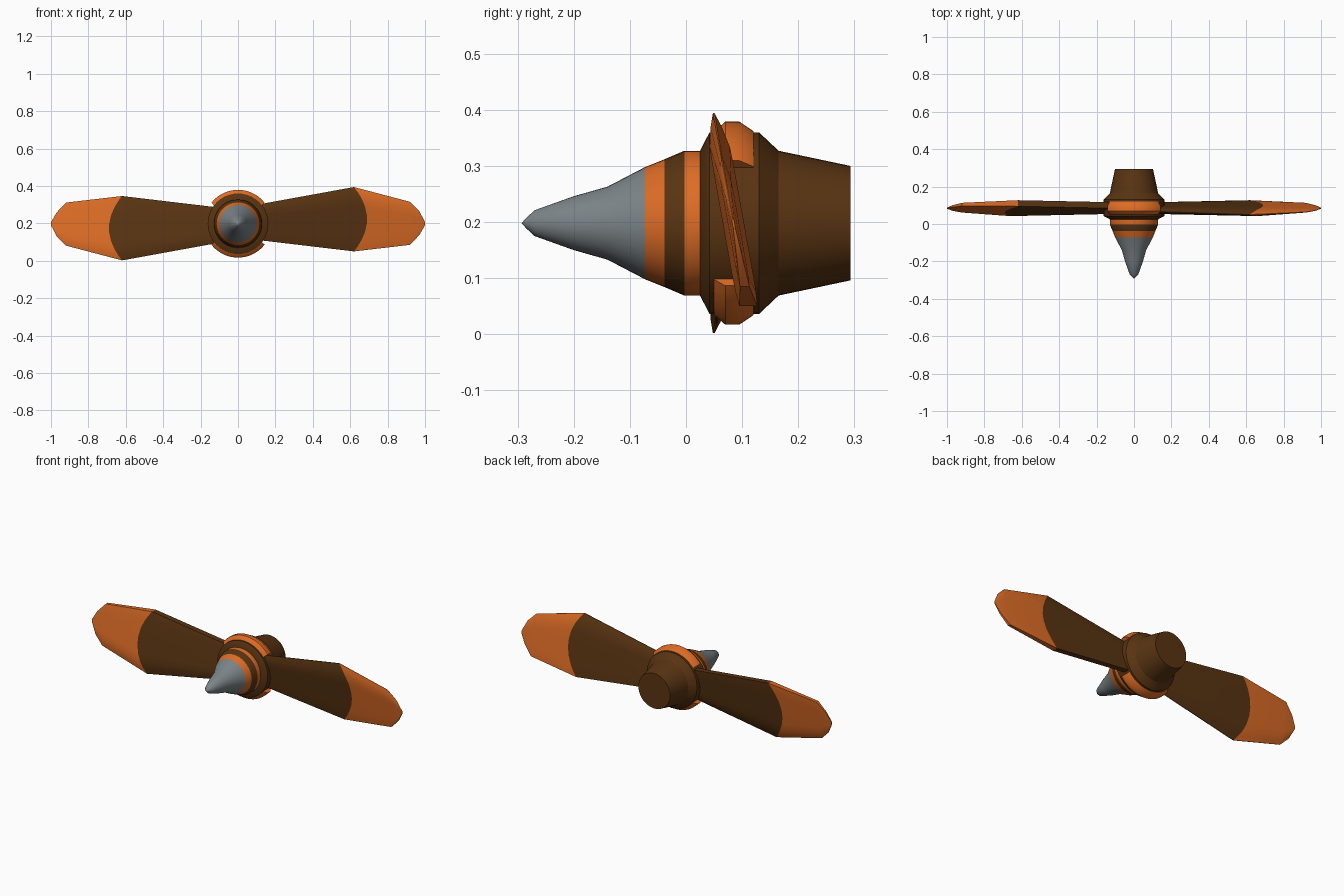
import bpy, bmesh, math

if "Cube" in bpy.data.objects:
    bpy.data.objects.remove(bpy.data.objects["Cube"])

CZ = 0.198  # height of the propeller axis


def material(name, rgb):
    m = bpy.data.materials.new(name)
    m.diffuse_color = (*rgb, 1)
    m.use_nodes = True
    m.node_tree.nodes["Principled BSDF"].inputs["Base Color"].default_value = m.diffuse_color
    return m


ORANGE = material("orange", (0.72, 0.15, 0.019))
BROWN = material("brown", (0.10, 0.034, 0.006))
GREY = material("grey", (0.20, 0.23, 0.245))


def finish(name, bm, mats, angle=30):
    bmesh.ops.remove_doubles(bm, verts=bm.verts, dist=1e-5)
    bmesh.ops.recalc_face_normals(bm, faces=bm.faces)
    mesh = bpy.data.meshes.new(name)
    bm.to_mesh(mesh)
    bm.free()
    for m in mats:
        mesh.materials.append(m)
    mesh.shade_smooth()
    mesh.set_sharp_from_angle(angle=math.radians(angle))
    ob = bpy.data.objects.new(name, mesh)
    bpy.context.collection.objects.link(ob)
    return ob


def ring_point(y, r, a):
    return (r * math.cos(a), y, CZ + r * math.sin(a))


def lathe(name, profile, mats, n=40):
    """Spin (y, radius, material) points around the propeller axis."""
    bm = bmesh.new()
    rings = [[bm.verts.new(ring_point(y, r, 2 * math.pi * i / n)) for i in range(n)]
             for y, r, _ in profile]
    for k in range(len(rings) - 1):
        for i in range(n):
            j = (i + 1) % n
            f = bm.faces.new((rings[k][i], rings[k][j], rings[k + 1][j], rings[k + 1][i]))
            f.material_index = profile[k][2]
    if profile[-1][1] > 0:
        bm.faces.new(rings[-1]).material_index = profile[-1][2]
    return finish(name, bm, mats)


# Spinner cone with painted bands
lathe("spinner", [(-0.293, 0, 0), (-0.285, 0.009, 0), (-0.27, 0.023, 0), (-0.2, 0.048, 0),
                  (-0.14, 0.065, 0), (-0.073, 0.1, 1), (-0.038, 0.114, 2),
                  (-0.003, 0.129, 1), (0.025, 0.129, 1)], [GREY, ORANGE, BROWN])

# Hub body
lathe("hub", [(0.025, 0.06, 0), (0.025, 0.129, 0), (0.042, 0.162, 0), (0.13, 0.162, 0),
              (0.165, 0.129, 0), (0.293, 0.102, 0)], [BROWN])


# Raised collar segments above and below the hub
def collar(name, start, steps=20):
    section = [(0.045, 0.15), (0.05, 0.163), (0.07, 0.181), (0.095, 0.181),
               (0.12, 0.164), (0.12, 0.15)]
    bm = bmesh.new()
    rings = []
    for i in range(steps + 1):
        a = math.radians(start + 104 * i / steps)
        rings.append([bm.verts.new(ring_point(y, r, a)) for y, r in section])
    for p, q in zip(rings, rings[1:]):
        for i in range(len(section)):
            j = (i + 1) % len(section)
            bm.faces.new((p[i], p[j], q[j], q[i]))
    bm.faces.new(rings[0])
    bm.faces.new(rings[-1])
    finish(name, bm, [ORANGE], 35)


collar("collar_top", 38)
collar("collar_bottom", 218)

# Blade stations: x, leading edge, trailing edge, half thickness, bulge of paint line
STATIONS = [(0.08, 0.098, -0.084, 0.019, 0), (0.62, 0.196, -0.148, 0.019, 0.07),
            (0.92, 0.117, -0.113, 0.010, 0), (0.97, 0.067, -0.06, 0.006, 0),
            (1.0, 0.008, -0.008, 0.002, 0)]
# Airfoil: chord position (1 leading, -1 trailing) and relative thickness
FOIL = [(1, 0.08), (0.85, 0.55), (0.65, 0.95), (0.4, 1), (0.13, 1), (-0.13, 1),
        (-0.4, 1), (-0.65, 1), (-0.85, 0.97), (-1, 0.85)]


def blade(name, side):
    bm = bmesh.new()
    outline = [(s, -t) for s, t in FOIL] + [(s, t) for s, t in reversed(FOIL)]
    rings = []
    for x, top, bot, thick, bulge in STATIONS:
        ring = []
        for s, t in outline:
            u = (top + bot) / 2 + s * (top - bot) / 2
            px = x + bulge * (1 - s * s)
            ring.append(bm.verts.new((side * px, 0.0845 - 0.179 * u + t * thick,
                                      CZ + side * u)))
        rings.append(ring)
    n = len(outline)
    for k in range(len(rings) - 1):
        for i in range(n):
            j = (i + 1) % n
            f = bm.faces.new((rings[k][i], rings[k][j], rings[k + 1][j], rings[k + 1][i]))
            f.material_index = 0 if k == 0 else 1
    bm.faces.new(rings[0])
    bm.faces.new(rings[-1]).material_index = 1
    finish(name, bm, [BROWN, ORANGE], 35)


blade("blade_right", 1)
blade("blade_left", -1)
